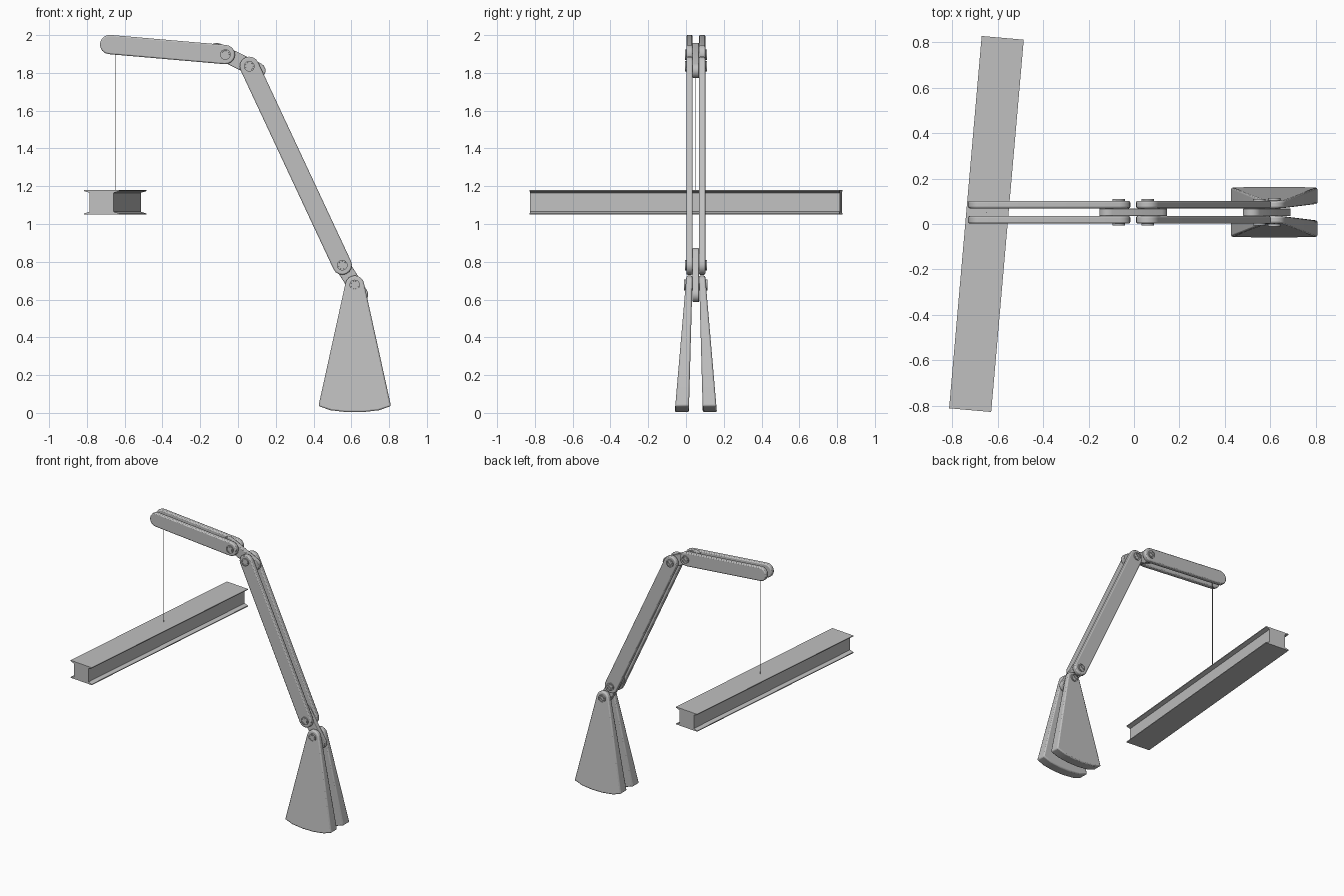
import bpy, bmesh, math
from mathutils import Vector, Matrix

cube = bpy.data.objects.get("Cube")
if cube:
    bpy.data.objects.remove(cube)

grey = bpy.data.materials.new("plain grey")
grey.use_nodes = True
COLOUR = (0.53, 0.53, 0.53, 1)
grey.diffuse_color = COLOUR
grey.node_tree.nodes["Principled BSDF"].inputs["Base Color"].default_value = COLOUR

MID = 0.052               # y of the plane the arm is symmetric about
GAP, OUT = 0.017, 0.05    # inner and outer offsets of the paired plates


def finish(name, bm, bevel=0, angle=35):
    bmesh.ops.recalc_face_normals(bm, faces=bm.faces)
    mesh = bpy.data.meshes.new(name)
    bm.to_mesh(mesh)
    bm.free()
    obj = bpy.data.objects.new(name, mesh)
    bpy.context.collection.objects.link(obj)
    mesh.materials.append(grey)
    bpy.ops.object.select_all(action='DESELECT')
    obj.select_set(True)
    bpy.context.view_layer.objects.active = obj
    if bevel:
        mod = obj.modifiers.new("soft edges", 'BEVEL')
        mod.width, mod.segments = bevel, 2
        mod.limit_method, mod.angle_limit = 'ANGLE', math.radians(40)
    bpy.ops.object.shade_smooth_by_angle(angle=math.radians(angle))
    return obj


def plate(name, outline, near, far, bevel=0):
    """Solid from an x-z outline; near and far give the y offset at height z."""
    bm = bmesh.new()
    rings = [[bm.verts.new((x, MID + f(z), z)) for x, z in outline] for f in (near, far)]
    n = len(outline)
    bm.faces.new(rings[0])
    bm.faces.new(rings[1][::-1])
    for i in range(n):
        j = (i + 1) % n
        bm.faces.new((rings[0][i], rings[0][j], rings[1][j], rings[1][i]))
    return finish(name, bm, bevel)


def flat(y):
    return lambda z: y


def arc(c, r, start, end, steps):
    """Points on a circle, angles in degrees."""
    angles = [math.radians(start + (end - start) * i / steps) for i in range(steps + 1)]
    return [(c[0] + r * math.cos(a), c[1] + r * math.sin(a)) for a in angles]


def bar(a, b, r):
    """Outline of a round-ended bar from a to b."""
    t = math.degrees(math.atan2(b[1] - a[1], b[0] - a[0]))
    return arc(a, r, t + 90, t + 270, 8) + arc(b, r, t - 90, t + 90, 8)


SIDES = (("front", -1), ("back", 1))
tip, elbow_a = (-0.68, 1.95), (-0.067, 1.897)
elbow_b, knee_a = (0.06, 1.835), (0.552, 0.782)
knee_b = (0.618, 0.677)

# Paired arm plates
for label, s in SIDES:
    for part, a, b in (("upper_arm", tip, elbow_a), ("lower_arm", elbow_b, knee_a)):
        plate(f"{part}_{label}", bar(a, b, 0.051), flat(s * GAP), flat(s * OUT), 0.007)

# Short links joining the arm sections
for name, a, b in (("elbow_link", elbow_a, elbow_b), ("knee_link", knee_a, knee_b)):
    a, b = Vector(a), Vector(b)
    mid, step = (a + b) / 2, (b - a).normalized() * 0.122
    plate(name, bar(mid - step, mid + step, 0.04), flat(-GAP), flat(GAP), 0.004)

# Flared feet, thicker and wider towards the floor
foot = arc(knee_b, 0.05, 12, 168, 8) + [(0.426, 0.036), (0.49, 0.014), (0.575, 0.004),
                                         (0.661, 0.004), (0.746, 0.014), (0.81, 0.036)]
for label, s in SIDES:
    plate(f"foot_{label}", foot,
          lambda z: s * (0.037 - 0.0275 * z),
          lambda z: s * (0.112 - 0.086 * z), 0.008)

# Pivot bolts with recessed, slotted heads
for name, c, reach in (("elbow_bolt_upper", elbow_a, 0.058), ("elbow_bolt_lower", elbow_b, 0.058),
                       ("knee_bolt_upper", knee_a, 0.058), ("knee_bolt_lower", knee_b, 0.063)):
    bm = bmesh.new()
    turn = Matrix.Translation((c[0], MID, c[1])) @ Matrix.Rotation(math.pi / 2, 4, 'X')
    bmesh.ops.create_cone(bm, cap_ends=True, segments=24, radius1=0.028, radius2=0.028,
                          depth=2 * reach, matrix=turn)
    caps = [f for f in bm.faces if len(f.verts) > 4]
    bmesh.ops.inset_individual(bm, faces=caps, thickness=0.007, use_even_offset=True)
    bmesh.ops.inset_individual(bm, faces=caps, thickness=0.0005, depth=-0.005)
    finish(name, bm)
    for label, s in SIDES:
        for half, turn_deg in (("a", 40), ("b", 220)):
            plate(f"{name}_head_{label}_{half}", arc(c, 0.019, turn_deg + 14, turn_deg + 166, 10),
                  flat(s * (reach - 0.006)), flat(s * (reach - 0.001)))

# Hanging beam: thick web with thin tapered flanges, turned slightly
half_len = 0.823
quarter = [(0.093, 0.065), (0.093, 0.059), (0.064, 0.05)]
right = quarter + [(x, -z) for x, z in reversed(quarter)]
section = right + [(-x, -z) for x, z in right]
bm = bmesh.new()
end = bm.faces.new([bm.verts.new((x, -half_len, z)) for x, z in section])
grown = bmesh.ops.extrude_face_region(bm, geom=[end])["geom"]
bmesh.ops.translate(bm, vec=(0, 2 * half_len, 0),
                    verts=[v for v in grown if isinstance(v, bmesh.types.BMVert)])
bm.transform(Matrix.Translation((-0.65, 0, 1.115)) @ Matrix.Rotation(math.radians(-5), 4, 'Z'))
finish("hanging_beam", bm, angle=10)

# Cable from the arm to the beam
bm = bmesh.new()
bmesh.ops.create_cone(bm, cap_ends=True, segments=8, radius1=0.002, radius2=0.002, depth=0.78,
                      matrix=Matrix.Translation((-0.65, MID, 1.56)))
finish("cable", bm)
